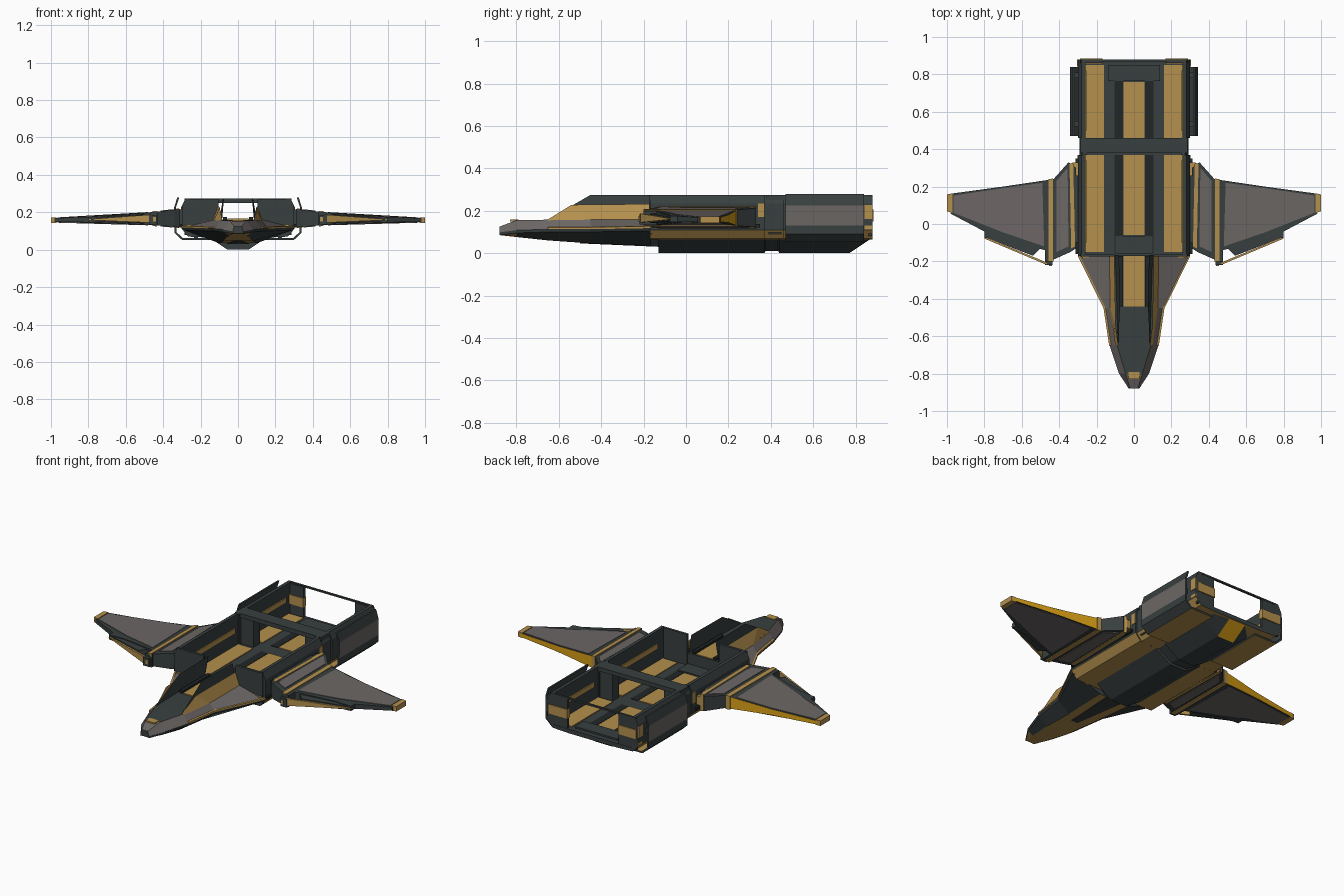
import bpy, bmesh
from mathutils import Vector

if "Cube" in bpy.data.objects:
    bpy.data.objects.remove(bpy.data.objects["Cube"])


def material(name, rgb):
    m = bpy.data.materials.new(name)
    m.diffuse_color = (*rgb, 1)
    m.use_nodes = True
    m.node_tree.nodes["Principled BSDF"].inputs["Base Color"].default_value = m.diffuse_color
    return m


MATS = [material("dark_slate", (.04, .05, .05)), material("tan", (.46, .28, .075)),
        material("warm_grey", (.15, .135, .13)), material("orange", (.72, .36, .008)),
        material("black_slate", (.015, .019, .02))]
DARK, TAN, GREY, ORANGE, BLACK = range(5)


def mesh(name, verts, faces, mat=DARK, fix=True):
    """mat is a colour index or a rule(centre, normal) giving one"""
    bm = bmesh.new()
    vs = [bm.verts.new(v) for v in verts]
    for f in faces:
        bm.faces.new([vs[i] for i in f])
    if fix:
        bmesh.ops.recalc_face_normals(bm, faces=bm.faces[:])
    bm.normal_update()
    for f in bm.faces:
        f.material_index = mat(f.calc_center_median(), f.normal) if callable(mat) else mat
    me = bpy.data.meshes.new(name)
    bm.to_mesh(me)
    bm.free()
    for m in MATS:
        me.materials.append(m)
    ob = bpy.data.objects.new(name, me)
    bpy.context.collection.objects.link(ob)
    return ob


def loft(name, stations, mat=DARK):
    """closed rings of 3D points joined in order, with end caps"""
    n, k = len(stations[0]), len(stations)
    verts = [p for s in stations for p in s]
    faces = [(r*n+i, r*n+(i+1) % n, (r+1)*n+(i+1) % n, (r+1)*n+i)
             for r in range(k-1) for i in range(n)]
    faces += [tuple(range(n)), tuple(range((k-1)*n, k*n))]
    return mesh(name, verts, faces, mat)


def along_y(name, prof, y0, y1, mat=DARK):
    return loft(name, [[(x, y, z) for x, z in prof] for y in (y0, y1)], mat)


def box(name, x0, x1, y0, y1, z0, z1, mat=DARK):
    return along_y(name, [(x0, z0), (x1, z0), (x1, z1), (x0, z1)], y0, y1, mat)


def sym(half):
    return half + [(-x, z) for x, z in reversed(half)]


# Open-topped main hull: front bay, narrow neck and rear bay
HULL = sym([(.16, .065), (.265, .07), (.3, .11), (.3, .235), (.28, .275), (.26, .275), (.26, .09)])


def hull_colour(c, n):
    return TAN if n.z < -.6 and c.z < .1 else DARK


along_y("front_bay_hull", HULL, -.17, .37, hull_colour)
along_y("neck_hull", [(x*.97, z) for x, z in HULL], .37, .46, hull_colour)
along_y("rear_bay_hull", HULL, .46, .88, hull_colour)

# Deck stripes and hatches
for sx in (1, -1):
    for y0, y1 in ((-.15, .37), (.46, .85)):
        box("side_deck_stripe", sx*.16, sx*.258, y0, y1, .088, .095, TAN)
        box("deck_groove", sx*.06, sx*.105, y0, y1, .088, .093, BLACK)
box("centre_deck_stripe_front", -.055, .055, -.06, .37, .088, .095, TAN)
box("centre_deck_stripe_rear", -.055, .055, .46, .76, .088, .095, TAN)
box("front_hatch", -.1, .1, -.16, -.065, .088, .1)
box("rear_hatch", -.14, .14, .765, .85, .088, .1)

# Bulkheads, cross beam and rear door frame
box("cross_beam", -.285, .285, .38, .46, .25, .275)
box("rear_top_bar", -.28, .28, .868, .88, .266, .275)
for sx in (1, -1):
    box("front_bulkhead", sx*.105, sx*.285, -.175, -.16, .09, .272)
    box("bulkhead_trim", sx*.12, sx*.28, -.179, -.174, .125, .133, TAN)
    box("beam_post", sx*.17, sx*.28, .39, .45, .09, .26)
    box("rear_jamb", sx*.17, sx*.285, .86, .878, .08, .27)
    box("jamb_band", sx*.168, sx*.29, .855, .884, .15, .205, TAN)
    for y0, y1 in ((-.1, .34), (.5, .82)):
        box("inner_wall_band", sx*.254, sx*.262, y0, y1, .17, .2, TAN)
    box("neck_side_band", sx*.288, sx*.302, .34, .37, .17, .235, TAN)
    box("rear_corner_band", sx*.295, sx*.304, .842, .88, .16, .228, TAN)
    box("rear_lower_band", sx*.295, sx*.303, .842, .88, .112, .13, TAN)

# Keel under the hull with a sloping tail
KEEL = [(-.13, 0, .055, .17), (.37, 0, .055, .17), (.375, .01, .05, .16), (.435, .01, .05, .16),
        (.44, 0, .055, .17), (.77, 0, .055, .17), (.87, .066, .055, .17)]
loft("keel", [[(-wt, y, .075), (-wb, y, z), (wb, y, z), (wt, y, .075)] for y, z, wb, wt in KEEL],
     lambda c, n: ORANGE if c.y > .78 and n.z < -.5 and abs(c.x) < .03 else DARK)

# Nose hull: y, top half-width/z, side half-width/z, bottom half-width/z
NOSE = [(-.88, .02, .125, .028, .11, .02, .088), (-.8, .045, .155, .08, .12, .045, .076),
        (-.65, .09, .158, .13, .125, .07, .06), (-.45, .125, .16, .16, .125, .08, .046),
        (-.165, .13, .162, .3, .13, .1, .035)]


def nose_colour(c, n):
    if n.z < -.9:
        return TAN
    if n.z > .3 and (abs(c.x) > .05 or c.y < -.8):
        return GREY
    return DARK


loft("nose_hull", [[(-a, y, za), (-b, y, zb - .012), (-b*.97, y, zb - .025), (-c, y, zc),
                    (c, y, zc), (b*.97, y, zb - .025), (b, y, zb - .012), (a, y, za)]
                   for y, a, za, b, zb, c, zc in NOSE], nose_colour)
loft("belly_fairing", [[(-w, y, z), (w, y, z), (w*1.8, y, .07), (-w*1.8, y, .07)]
                       for y, w, z in ((-.5, .02, .046), (-.13, .055, .03))])
box("nose_tip_patch", -.03, .03, -.83, -.79, .15, .158, TAN)
box("cockpit_deck_stripe", -.055, .055, -.44, -.17, .16, .166, TAN)

# Cockpit: tan outer skirts, dark inward-facing walls, thin edge trims
for sx in (1, -1):
    flip = [0, 1, 2, 3] if sx > 0 else [3, 2, 1, 0]
    rev = flip[::-1]
    mesh("cockpit_skirt", [(sx*.132, -.165, .16), (sx*.105, -.165, .232), (sx*.098, -.54, .228),
                           (sx*.128, -.45, .158)], [rev], TAN, fix=False)
    mesh("cockpit_skirt_front", [(sx*.128, -.45, .158), (sx*.098, -.54, .228),
                                 (sx*.085, -.65, .16), (sx*.1, -.65, .155)], [rev], TAN, fix=False)
    mesh("cockpit_inner_wall", [(sx*.1, -.165, .16), (sx*.08, -.165, .275), (sx*.075, -.45, .275),
                                (sx*.085, -.65, .16)], [flip], DARK, fix=False)
    box("cockpit_side_console", sx*.06, sx*.08, -.44, -.17, .158, .175, BLACK)
    for (xa, ya, za), (xb, yb, zb) in (((.298, -.17, .122), (.16, -.45, .117)),
                                       ((.16, -.45, .117), (.13, -.65, .117))):
        loft("nose_edge_trim", [[(sx*(x-.008), y, z-.004), (sx*(x+.003), y, z-.004),
                                 (sx*(x+.003), y, z+.005), (sx*(x-.008), y, z+.007)]
                                for x, y, z in ((xa, ya, za), (xb, yb, zb))], TAN)

# Folded armour shells around the rear bay
OUT = [(.15, .053), (.3, .053), (.34, .09), (.34, .13), (.342, .225), (.325, .278)]
INN = [(.315, .278), (.332, .225), (.33, .13), (.33, .095), (.296, .063), (.15, .063)]


def shell_colour(c, n):
    if c.z < .07 and abs(n.z) > .8:
        return TAN
    return GREY if .13 < c.z < .225 and abs(n.x) > .9 else DARK


for sx in (1, -1):
    along_y("armour_shell", [(sx*x, z) for x, z in OUT + INN], .47, .84, shell_colour)
    for y in (.52, .78):
        box("shell_bracket", sx*.295, sx*.335, y, y+.03, .16, .19)
    box("shell_post", sx*.215, sx*.235, .5, .8, .06, .075)


# Wings
def wing_plate(name, sx, pts, off=0.0, mat=DARK):
    def z(x, s):
        t = (x - .33) / .67
        return .168 - .01*t + s*(.036*(1-t)**2 + .011 + off)
    return loft(name, [[(sx*x, y, z(x, s)) for x, y in pts] for s in (-1, 1)], mat)


def edge_colour(c, n):
    return ORANGE if n.y > .7 and abs(c.x) > .4 else DARK


for sx in (1, -1):
    wing_plate("wing_root", sx, [(.31, -.13), (.34, -.15), (.43, -.19), (.43, .24), (.35, .33), (.31, .3)])
    wing_plate("root_grey_panel", sx, [(.35, -.12), (.415, -.15), (.415, .23), (.355, .3)], .004, GREY)
    wing_plate("root_tan_strip", sx, [(.315, -.12), (.336, -.13), (.345, .32), (.325, .33)], .004, TAN)
    wing_plate("wing_inner", sx, [(.43, -.2), (.475, -.2), (.475, -.14), (.7, -.08), (.7, .2), (.43, .24)],
               0, edge_colour)
    wing_plate("wing_outer", sx, [(.7, -.08), (.8, -.075), (.8, -.04), (.98, .055), (.98, .162), (.7, .2)],
               0, edge_colour)
    wing_plate("wing_grey_panel", sx, [(.48, -.12), (.7, -.045), (.965, .06), (.965, .152), (.7, .192), (.49, .22)],
               .003, GREY)
    wing_plate("wing_tan_strip", sx, [(.432, -.2), (.458, -.2), (.458, .24), (.432, .243)], .005, TAN)
    wing_plate("wing_tip", sx, [(.97, .06), (1, .068), (1, .158), (.97, .163)], .004, TAN)
    wing_plate("leading_rod", sx, [(.46, -.215), (.475, -.215), (.8, -.078), (.8, -.068), (.48, -.2)], -.012, TAN)
    wing_plate("leading_flap", sx, [(.54, -.17), (.8, -.07), (.8, -.04), (.5, -.13)], -.006)
    box("wing_pivot", sx*.435, sx*.475, -.22, -.12, .135, .185)
    box("pivot_cap", sx*.438, sx*.455, -.224, -.2, .15, .175, TAN)
    # Root joint linking wing and hull
    box("root_joint", sx*.29, sx*.335, -.1, .26, .12, .215)
    box("root_joint_rear", sx*.29, sx*.325, .26, .33, .15, .2, TAN)
    box("lower_hull_rail", sx*.285, sx*.312, -.16, .35, .122, .138, BLACK)
